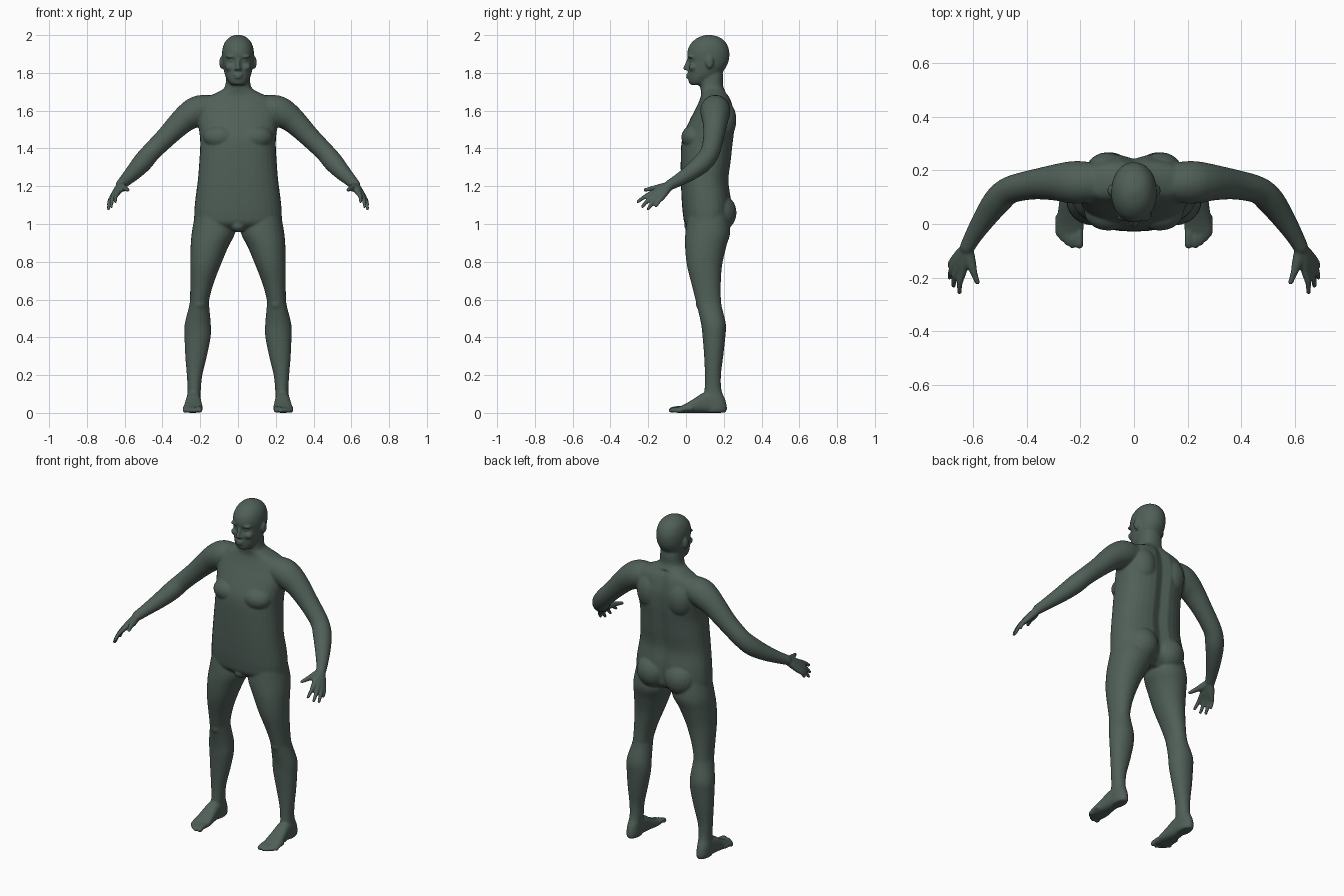
import bpy, bmesh, math
from mathutils import Vector, Matrix

bm = bmesh.new()
SIDES = 32


def spline(rows, n=4):
    """Catmull-Rom interpolation of tuples of numbers."""
    out = []
    for i in range(len(rows) - 1):
        a, b, c, d = rows[max(i - 1, 0)], rows[i], rows[i + 1], rows[min(i + 2, len(rows) - 1)]
        for k in range(n):
            t = k / n
            out.append([0.5 * (2 * q + (r - p) * t + (2 * p - 5 * q + 4 * r - s) * t * t
                               + (3 * q - p - 3 * r + s) * t ** 3) for p, q, r, s in zip(a, b, c, d)])
    out.append(list(rows[-1]))
    return out


def ring(c, u, v, power=2.0):
    """Superellipse ring around c with half axes u and v."""
    pts = []
    for i in range(SIDES):
        a = 2 * math.pi * i / SIDES
        ca, sa = math.cos(a), math.sin(a)
        pts.append(c + u * math.copysign(abs(ca) ** (2 / power), ca)
                   + v * math.copysign(abs(sa) ** (2 / power), sa))
    return pts


def loft(rings, shape=None):
    """Closed skin over a list of rings; shape may displace each point."""
    loops = [[bm.verts.new(shape(p) if shape else p) for p in r] for r in rings]
    for a, b in zip(loops, loops[1:]):
        for i in range(SIDES):
            j = (i + 1) % SIDES
            bm.faces.new((a[i], a[j], b[j], b[i]))
    bm.faces.new(loops[0][::-1])
    bm.faces.new(loops[-1])


def column(rows, power=2.0, shape=None):
    """Upright loft; rows are z, x centre, x radius, front y, back y."""
    loft([ring(Vector((x, (f + b) / 2, z)), Vector((r, 0, 0)), Vector((0, (b - f) / 2, 0)), power)
          for z, x, r, f, b in spline(rows)], shape)


def ball(c, r):
    m = Matrix.Translation(c) @ Matrix.Diagonal((*r, 1))
    bmesh.ops.create_icosphere(bm, subdivisions=3, radius=1, matrix=m)


def tube(rows):
    """Round limb along a path; rows are x, y, z, radius."""
    rows = spline(rows)
    pts = [Vector(r[:3]) for r in rows]
    rings = []
    for i, p in enumerate(pts):
        t = (pts[min(i + 1, len(pts) - 1)] - pts[max(i - 1, 0)]).normalized()
        u = t.cross(Vector((0, 0, 1))).normalized()
        rings.append(ring(p, u * rows[i][3], t.cross(u) * rows[i][3]))
    loft(rings)
    for k in (0, -1):
        ball(pts[k], [rows[k][3]] * 3)


def gauss(d, w):
    return math.exp(-(d / w) ** 2)


# Leg
column([(1.06, .125, .10, .01, .22), (.96, .129, .115, -.003, .235), (.88, .151, .10, -.005, .213),
        (.78, .173, .08, .005, .191), (.68, .192, .061, .03, .184), (.60, .203, .051, .05, .185),
        (.56, .206, .054, .06, .19), (.47, .213, .069, .08, .211), (.40, .214, .069, .088, .208),
        (.30, .222, .057, .096, .197), (.20, .230, .041, .10, .185), (.12, .232, .035, .098, .188),
        (.07, .235, .037, .09, .208), (.025, .235, .037, .09, .217), (.002, .235, .031, .1, .21)], 2.1)
ball((.203, .082, .58), (.034, .03, .04))

# Foot and toes
loft([ring(Vector((x, y, h / 2)), Vector((r, 0, 0)), Vector((0, 0, h / 2)), 2.5)
      for y, x, r, h in spline([(.19, .235, .03, .07), (.14, .235, .037, .11), (.09, .236, .041, .105),
                                (.04, .237, .047, .074), (0, .238, .052, .05), (-.035, .240, .049, .033),
                                (-.05, .242, .04, .024)])])
for x, y, r in ((.203, -.077, .015), (.229, -.08, .0115), (.248, -.07, .011), (.266, -.055, .011), (.283, -.034, .011)):
    tube([(x, y + .06, .022, r), (x, y + .025, .022, r * .95), (x, y, r, r)])

# Buttock and chest muscle
ball((.092, .165, 1.06), (.10, .103, .105))
ball((.095, .045, 1.46), (.09, .07, .065))
# Shoulder blade
ball((.10, .195, 1.55), (.08, .072, .11))

# Arm
tube([(.12, .155, 1.61, .07), (.20, .155, 1.603, .079), (.25, .155, 1.578, .076), (.30, .154, 1.54, .066),
      (.38, .146, 1.46, .055), (.46, .127, 1.38, .051), (.505, .09, 1.327, .052), (.55, .03, 1.277, .044),
      (.592, -.035, 1.235, .034), (.62, -.085, 1.207, .028)])

# Fingers, with the palm made by their overlapping bases
for k, tip in (((.638, -.182, 1.163), (.650, -.255, 1.118)), ((.656, -.172, 1.150), (.671, -.231, 1.092)),
               ((.667, -.152, 1.141), (.686, -.201, 1.079)), ((.667, -.128, 1.139), (.686, -.158, 1.095))):
    k, tip = Vector(k), Vector(tip)
    wrist = Vector((.621, -.088, 1.203)).lerp(k, .12)
    mid = k.lerp(tip, .5) + Vector((.004, 0, .004))
    tube([(*wrist, .022), (*wrist.lerp(k, .55), .019), (*k, .0145), (*mid, .0115), (*tip, .009)])
tube([(.617, -.095, 1.203, .02), (.608, -.14, 1.192, .02), (.597, -.178, 1.188, .014), (.583, -.217, 1.18, .01)])

# Ear, brow, nostril and cheek
ball((.088, .125, 1.855), (.011, .021, .033))
ball((.034, .027, 1.886), (.032, .018, .009))
ball((.011, .006, 1.820), (.009, .010, .008))
ball((.042, .04, 1.83), (.027, .025, .022))
# Eye
ball((.033, .032, 1.864), (.014, .012, .010))

# Mirror all paired parts to the other side
copy = bmesh.ops.duplicate(bm, geom=bm.verts[:] + bm.edges[:] + bm.faces[:])["geom"]
bmesh.ops.scale(bm, vec=(-1, 1, 1), verts=[g for g in copy if isinstance(g, bmesh.types.BMVert)])
bmesh.ops.reverse_faces(bm, faces=[g for g in copy if isinstance(g, bmesh.types.BMFace)])


# Torso and neck, with a spine groove
def spine(p):
    if p.y > .15 and p.z < 1.7:
        p.y -= .018 * gauss(p.x, .03)
    return p


column([(.965, 0, .13, .04, .19), (1.0, 0, .222, -.004, .232), (1.05, 0, .232, -.016, .24),
        (1.13, 0, .226, -.023, .24), (1.23, 0, .213, -.027, .228), (1.33, 0, .205, -.028, .24),
        (1.42, 0, .200, -.025, .25), (1.48, 0, .204, -.012, .257), (1.56, 0, .215, .025, .26),
        (1.62, 0, .21, .056, .25), (1.665, 0, .18, .075, .236), (1.69, 0, .125, .08, .22),
        (1.715, 0, .078, .077, .202), (1.74, 0, .066, .073, .195), (1.78, 0, .063, .07, .196),
        (1.83, 0, .06, .08, .19)], 2.35, spine)
ball((0, .035, .99), (.04, .045, .034))


# Head, with eye sockets pressed in
def sockets(p):
    if p.y < .1:
        p.y += .014 * gauss(abs(p.x) - .034, .02) * gauss(p.z - 1.863, .016)
    return p


column([(1.735, 0, .028, .03, .09), (1.745, 0, .045, .017, .12), (1.77, 0, .061, .012, .15),
        (1.80, 0, .072, .011, .19), (1.85, 0, .081, .011, .222), (1.90, 0, .085, .006, .23),
        (1.94, 0, .079, .016, .222), (1.97, 0, .064, .04, .203), (1.99, 0, .042, .07, .174),
        (2.002, 0, .012, .11, .13)], 2.1, sockets)

# Nose and lips
tube([(0, .018, 1.876, .009), (0, .006, 1.85, .010), (0, -.003, 1.825, .012)])
ball((0, .012, 1.790), (.025, .013, .007))
ball((0, .013, 1.776), (.022, .013, .007))

# Fuse everything into one smooth skin
mesh = bpy.data.meshes.new("body")
bm.to_mesh(mesh)
bm.free()
body = bpy.data.objects.new("body", mesh)
bpy.context.collection.objects.link(body)
remesh = body.modifiers.new("fuse", "REMESH")
remesh.mode = "VOXEL"
remesh.voxel_size = .006
remesh.use_smooth_shade = True
soften = body.modifiers.new("soften", "SMOOTH")
soften.factor = .5
soften.iterations = 5

skin = bpy.data.materials.new("dark_green_grey")
skin.diffuse_color = (.08, .115, .097, 1)
mesh.materials.append(skin)
